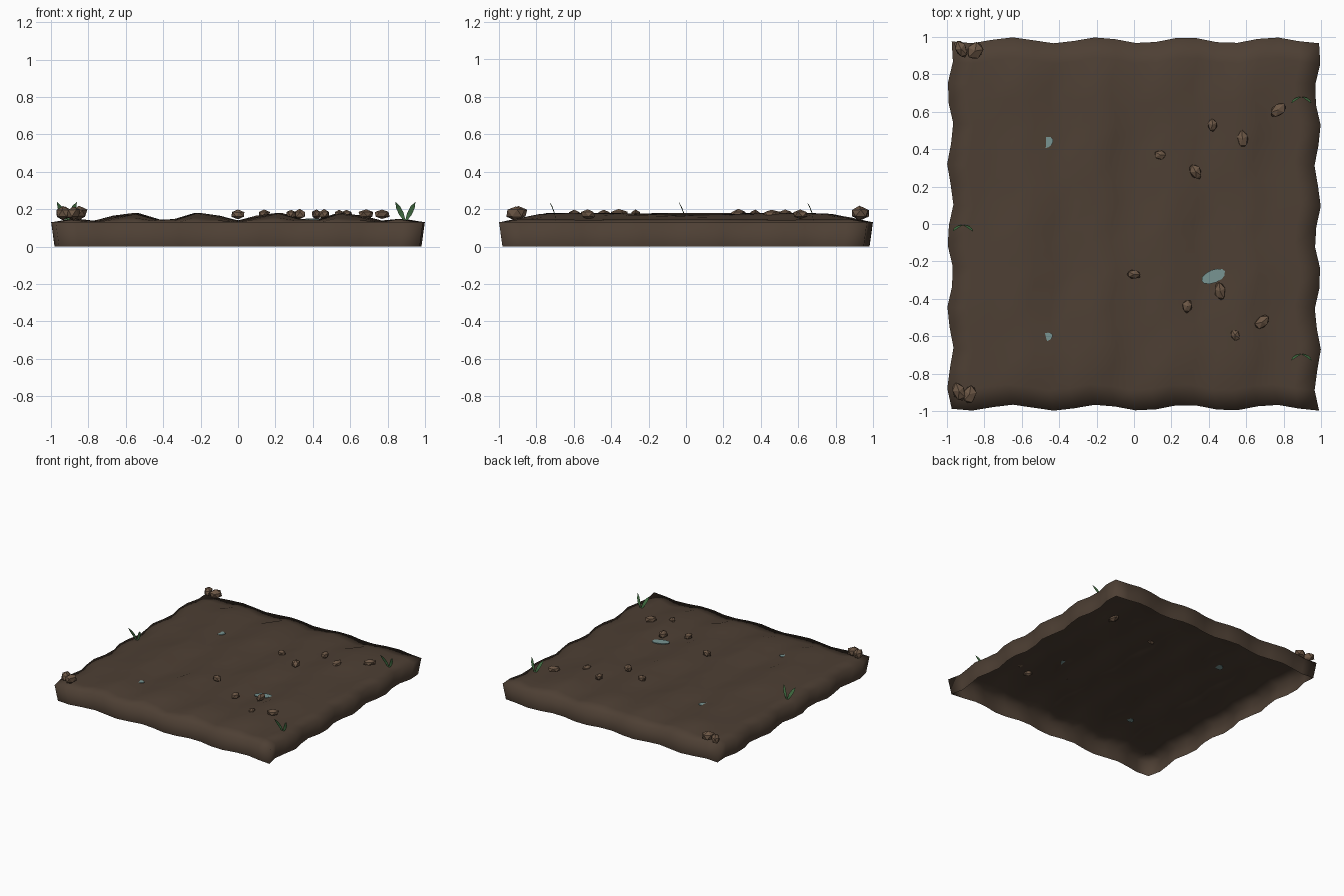
import bpy, bmesh, random
from math import sin, cos, pi, radians
from mathutils import Matrix, Vector

if "Cube" in bpy.data.objects:
    bpy.data.objects.remove(bpy.data.objects["Cube"])

random.seed(4)


def material(name, rgb):
    m = bpy.data.materials.new(name)
    m.diffuse_color = (*rgb, 1)
    m.use_nodes = True
    m.node_tree.nodes["Principled BSDF"].inputs["Base Color"].default_value = m.diffuse_color
    return m


SOIL = material("soil", (0.075, 0.05, 0.034))
STONE = material("stone", (0.15, 0.095, 0.06))
WATER = material("water", (0.19, 0.30, 0.29))
GRASS = material("grass", (0.06, 0.17, 0.06))


def finish(bm, name, mat, smooth=False):
    me = bpy.data.meshes.new(name)
    for f in bm.faces:
        f.smooth = smooth
    bm.to_mesh(me)
    bm.free()
    me.materials.append(mat)
    ob = bpy.data.objects.new(name, me)
    bpy.context.collection.objects.link(ob)
    return ob


def height(x, y):
    # furrows along y, fading out at the border
    fade = min(1, (0.98 - max(abs(x), abs(y))) / 0.2)
    ridge = 0.025 - 0.0225 * cos(16.4 * x) + 0.005 * sin(9 * x - 6 * y)
    return 0.13 + max(0, fade) * ridge


# Soil slab: furrowed sheet with wavy skirt, open underneath
bm = bmesh.new()
bmesh.ops.create_grid(bm, x_segments=18, y_segments=18, size=0.982)
for v in bm.verts:
    x, y = v.co.x, v.co.y
    v.co = (x - 0.017 * cos(16 * (y + 0.07)),
            y + 0.016 * sin(13.5 * x - 2.07), height(x, y))
rim = [e for e in bm.edges if e.is_boundary]
out = bmesh.ops.extrude_edge_only(bm, edges=rim)["geom"]
for v in out:
    if isinstance(v, bmesh.types.BMVert):
        v.co = (v.co.x * 0.982, v.co.y * 0.982, 0)
bmesh.ops.recalc_face_normals(bm, faces=bm.faces)
top = max(bm.faces, key=lambda f: abs(f.normal.z))
if top.normal.z < 0:
    bmesh.ops.reverse_faces(bm, faces=bm.faces)
finish(bm, "soil_slab", SOIL, smooth=True)


# Faceted stones
def stone(name, x, y, z, length, width, tall, turn):
    bm = bmesh.new()
    bmesh.ops.create_icosphere(bm, subdivisions=1, radius=1)
    for v in bm.verts:
        v.co *= random.uniform(0.9, 1.12)
    bm.transform(Matrix.Translation((x, y, z)) @ Matrix.Rotation(radians(turn), 4, 'Z')
                 @ Matrix.Diagonal((length, width, tall, 1)))
    finish(bm, name, STONE)


pebbles = [(0.14, 0.37, .034, .027, 0), (0.33, 0.28, .046, .032, 120),
           (0.42, 0.53, .038, .027, 95), (0.58, 0.455, .05, .032, 95),
           (0.77, 0.61, .052, .034, 45), (0.0, -0.27, .04, .027, 0),
           (0.46, -0.36, .05, .031, 95), (0.285, -0.44, .038, .028, 85),
           (0.54, -0.595, .037, .026, 120), (0.685, -0.525, .047, .034, 40)]
for i, (x, y, a, b, turn) in enumerate(pebbles):
    stone(f"pebble_{i + 1}", x, y, 0.172, a, b, 0.027, turn)

rocks = [(-0.925, 0.935, .055, .033, 115), (-0.85, 0.925, .05, .045, 80),
         (-0.935, -0.895, .052, .036, 110), (-0.88, -0.91, .05, .038, 80)]
for i, (x, y, a, b, turn) in enumerate(rocks):
    stone(f"corner_rock_{i + 1}", x, y, 0.178, a, b, 0.038, turn)

# Puddles: thin discs lying in the furrows
for i, (x, y, a, b, turn) in enumerate([(-0.47, 0.435, .041, .028, 30),
                                        (0.425, -0.28, .068, .035, 22),
                                        (-0.47, -0.605, .036, .022, 20)]):
    bm = bmesh.new()
    bmesh.ops.create_cone(bm, cap_ends=True, segments=12, radius1=1, radius2=1, depth=1)
    bm.transform(Matrix.Translation((x, y, 0.147)) @ Matrix.Rotation(radians(turn), 4, 'Z')
                 @ Matrix.Diagonal((a, b, 0.006, 1)))
    finish(bm, f"puddle_{i + 1}", WATER)

# Grass tufts: curved lens-shaped blades in a V, leaning to the front
profile = [(0, .005), (.35, .013), (.7, .012), (1, 0)]
for i, (x, y) in enumerate([(0.895, 0.68), (0.895, -0.695), (-0.915, -0.005)]):
    bm = bmesh.new()
    for side in (-1, 1):
        rows = []
        for t, w in profile:
            c = Vector((x + side * (0.004 + 0.05 * t), y - 0.035 * t ** 1.7, 0.14 + 0.1 * t))
            across = Vector((0.87, 0, -0.48 * side)) * w
            pts = [c - across, c + across] if w else [c]
            rows.append([bm.verts.new(p) for p in pts])
        for lo, hi in zip(rows, rows[1:]):
            bm.faces.new(lo + hi[::-1])
    finish(bm, f"grass_tuft_{i + 1}", GRASS)
